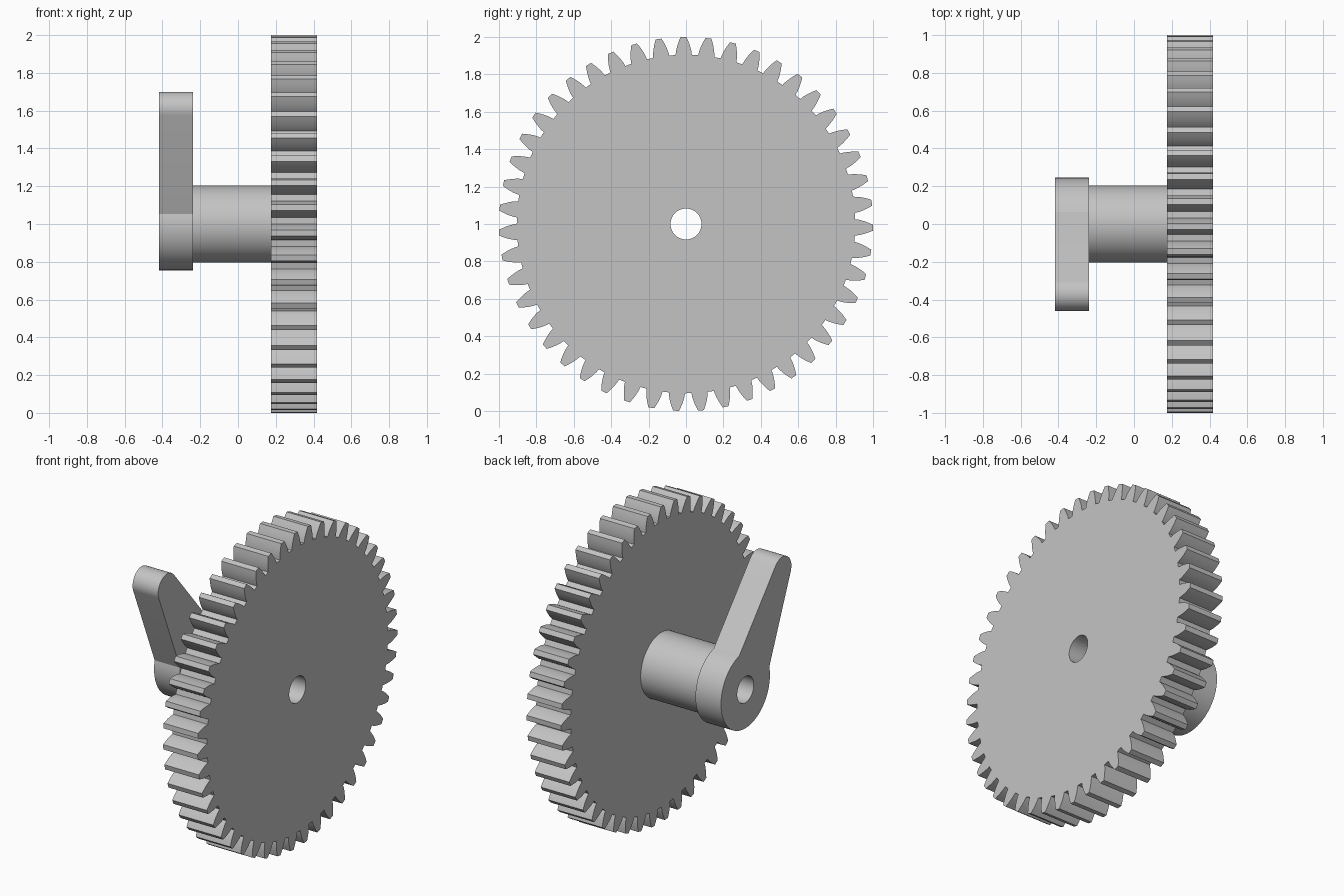
import bpy
import bmesh
from math import pi, sin, cos, tan, acos, radians, hypot, atan2

cube = bpy.data.objects.get("Cube")
if cube:
    bpy.data.objects.remove(cube)

# One plain grey for the whole mechanism
GREY = (0.55, 0.55, 0.55, 1)
grey = bpy.data.materials.new("light grey metal")
grey.use_nodes = True
grey.diffuse_color = GREY
grey.node_tree.nodes["Principled BSDF"].inputs["Base Color"].default_value = GREY

AXIS_Z = 1.0
BORE = 0.083
GEAR_X = (0.175, 0.417)
SHAFT_X = (-0.238, 0.175)
ARM_X = (-0.417, -0.238)


def arc(radius, start, end, steps, centre=(0, 0)):
    """Points on an arc; angles run from +z towards +y."""
    angles = [start + (end - start) * i / steps for i in range(steps + 1)]
    return [(centre[0] + radius * sin(a), centre[1] + radius * cos(a)) for a in angles]


def bored_prism(name, outline, x_range):
    """Extrude a y-z outline with a central bore along x."""
    bm = bmesh.new()
    edges = []
    for loop in (outline, arc(BORE, 0, 2 * pi, 48)[:-1]):
        verts = [bm.verts.new((x_range[0], y, AXIS_Z + z)) for y, z in loop]
        edges += [bm.edges.new((v, verts[i - 1])) for i, v in enumerate(verts)]
    bmesh.ops.triangle_fill(bm, use_beauty=True, use_dissolve=False, edges=edges)
    grown = bmesh.ops.extrude_face_region(bm, geom=bm.faces[:], use_keep_orig=True)
    moved = [g for g in grown["geom"] if isinstance(g, bmesh.types.BMVert)]
    bmesh.ops.translate(bm, verts=moved, vec=(x_range[1] - x_range[0], 0, 0))
    bmesh.ops.recalc_face_normals(bm, faces=bm.faces)
    mesh = bpy.data.meshes.new(name)
    bm.to_mesh(mesh)
    bm.free()
    mesh.materials.append(grey)
    obj = bpy.data.objects.new(name, mesh)
    bpy.context.collection.objects.link(obj)
    bpy.ops.object.select_all(action="DESELECT")
    obj.select_set(True)
    bpy.context.view_layer.objects.active = obj
    bpy.ops.object.shade_smooth_by_angle(angle=radians(25))
    return obj


# Spur gear with involute teeth
TEETH = 47
TIP_R, ROOT_R = 1.0, 0.905
PITCH_R = TEETH / (TEETH + 2)
PRESSURE = radians(20)
BASE_R = PITCH_R * cos(PRESSURE)


def involute(angle):
    return tan(angle) - angle


def half_tooth(radius):
    return pi / (2 * TEETH) + involute(PRESSURE) - involute(acos(BASE_R / radius))


flank = [ROOT_R + (TIP_R - ROOT_R) * i / 5 for i in range(6)]
gear_outline = []
for t in range(TEETH):
    middle = 2 * pi * t / TEETH - 0.0134
    sides = [(r, middle - half_tooth(r)) for r in flank]
    sides += [(r, middle + half_tooth(r)) for r in reversed(flank)]
    gear_outline += [(r * sin(a), r * cos(a)) for r, a in sides]
bored_prism("gear_wheel", gear_outline, GEAR_X)

# Hollow shaft joining gear and crank
bored_prism("shaft", arc(0.204, 0, 2 * pi, 72)[:-1], SHAFT_X)

# Crank arm: round hub, tapered arm, rounded tip
HUB_R, TIP_ROUND = 0.245, 0.09
tip = (-0.37, 0.61)
lean = atan2(tip[0], tip[1])
neck = radians(46)
taper = atan2(HUB_R * sin(neck) - TIP_ROUND, hypot(*tip) - HUB_R * cos(neck))
cap = pi / 2 - taper
arm_outline = arc(HUB_R, lean + neck, lean + 2 * pi - neck, 54)
arm_outline += arc(TIP_ROUND, lean - cap, lean + cap, 24, tip)
bored_prism("crank_arm", arm_outline, ARM_X)
